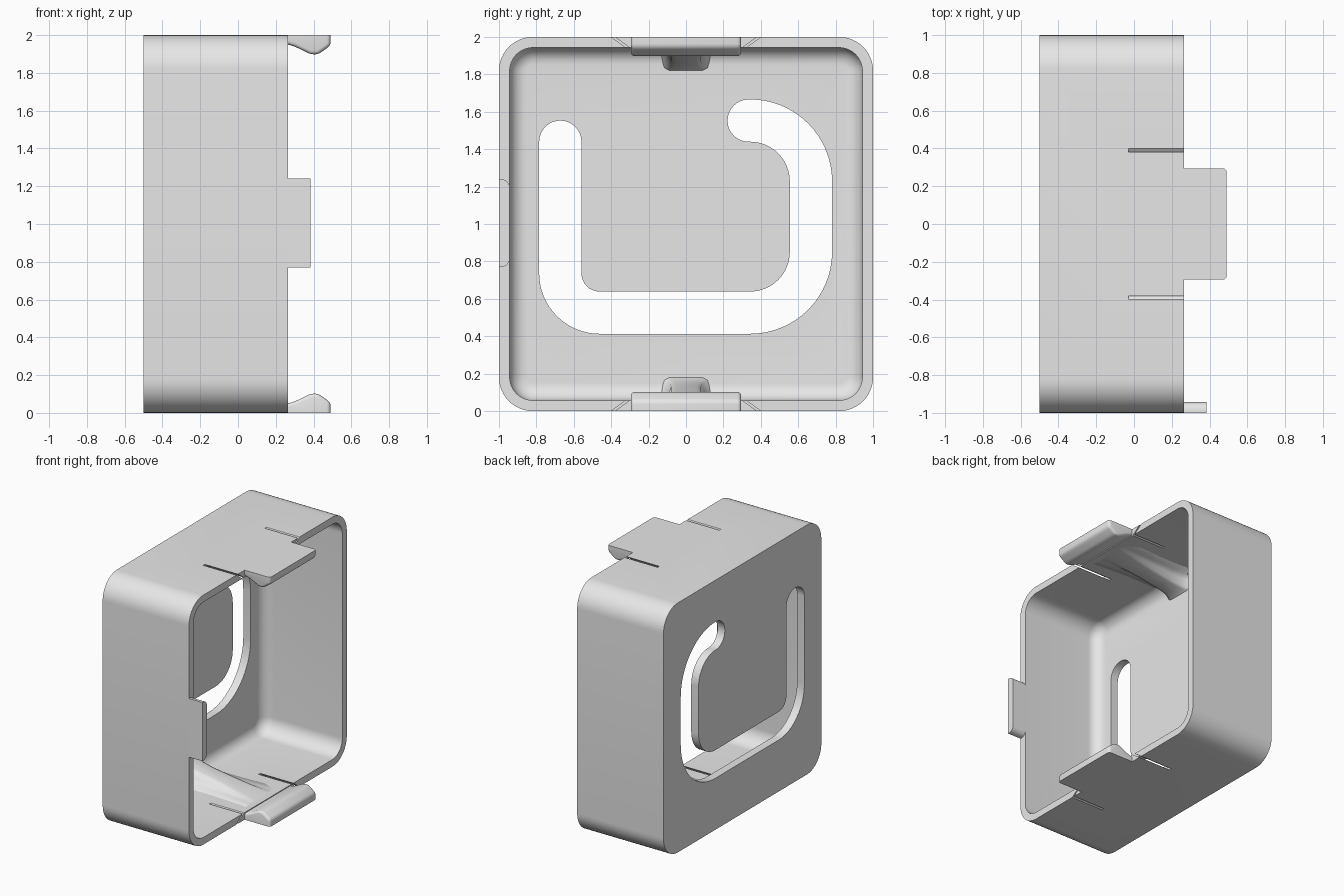
import bpy, bmesh
from math import sin, cos, pi, radians
from mathutils import Vector

if "Cube" in bpy.data.objects:
    bpy.data.objects.remove(bpy.data.objects["Cube"], do_unlink=True)

grey = bpy.data.materials.new("plain grey")
grey.use_nodes = True
grey.diffuse_color = (0.8, 0.8, 0.8, 1)
grey.node_tree.nodes["Principled BSDF"].inputs["Base Color"].default_value = (0.8, 0.8, 0.8, 1)

BACK, RIM, WALL = -0.5, 0.265, 0.057


def loft(name, loops):
    """Closed solid through matching loops of points, capped at both ends."""
    bm = bmesh.new()
    rings = [[bm.verts.new(p) for p in loop] for loop in loops]
    n = len(rings[0])
    for a, b in zip(rings, rings[1:]):
        for i in range(n):
            j = (i + 1) % n
            bm.faces.new((a[i], a[j], b[j], b[i]))
    bm.faces.new(rings[0])
    bm.faces.new(rings[-1])
    bmesh.ops.recalc_face_normals(bm, faces=bm.faces)
    mesh = bpy.data.meshes.new(name)
    bm.to_mesh(mesh)
    bm.free()
    mesh.materials.append(grey)
    ob = bpy.data.objects.new(name, mesh)
    bpy.context.collection.objects.link(ob)
    return ob


def bevel(ob, rule, width, segments):
    """Round the edges whose midpoint and direction satisfy the rule."""
    bm = bmesh.new()
    bm.from_mesh(ob.data)
    edges = [e for e in bm.edges
             if rule((e.verts[0].co + e.verts[1].co) / 2, e.verts[0].co - e.verts[1].co)]
    bmesh.ops.bevel(bm, geom=edges, offset=width, segments=segments,
                    profile=0.5, affect='EDGES', clamp_overlap=True)
    bm.to_mesh(ob.data)
    bm.free()


def smooth(ob, angle=35):
    ob.data.polygons.foreach_set("use_smooth", [True] * len(ob.data.polygons))
    ob.data.set_sharp_from_angle(angle=radians(angle))


def cut(ob, cutter):
    cutter.hide_render = True
    mod = ob.modifiers.new("cut", 'BOOLEAN')
    mod.operation, mod.solver, mod.object = 'DIFFERENCE', 'EXACT', cutter
    bpy.context.view_layer.objects.active = ob
    bpy.ops.object.modifier_apply(modifier=mod.name)
    bpy.data.objects.remove(cutter, do_unlink=True)


def rounded_square(x, half, radius, steps=12):
    """Loop around the x axis, centred at z = 1."""
    c, pts = half - radius, []
    for k, (sy, sz) in enumerate(((1, 1), (-1, 1), (-1, -1), (1, -1))):
        for i in range(steps + 1):
            a = (k + i / steps) * pi / 2
            pts.append((x, sy * c + radius * cos(a), 1 + sz * c + radius * sin(a)))
    return pts


# Open box with a soft fillet between its floor and walls
inner, fillet, floor = 1 - WALL, 0.09, BACK + 0.065
loops = [rounded_square(BACK, 1, 0.18), rounded_square(RIM, 1, 0.18)]
loops.append(rounded_square(RIM, inner, 0.125))
for i in range(9):
    a = i / 8 * pi / 2
    inset = fillet * (1 - cos(a))
    loops.append(rounded_square(floor + fillet * (1 - sin(a)), inner - inset, 0.125 - inset))
shell = loft("box_shell", loops)

# Hook-shaped slot: round-ended stroke along a path with rounded corners
half_width = 0.113
path = [Vector(p) for p in ((-0.672, 1.44), (-0.672, 0.526), (0.668, 0.526),
                            (0.668, 1.553), (0.335, 1.553))]
radii = (0.21, 0.325, 0.325)
centre = [(path[0], Vector((0, -1)))]
for k, r in enumerate(radii, 1):
    d0 = (path[k] - path[k - 1]).normalized()
    d1 = (path[k + 1] - path[k]).normalized()
    hub = path[k] - d0 * r + d1 * r
    for i in range(17):
        a = i / 16 * pi / 2
        centre.append((hub - d1 * r * cos(a) + d0 * r * sin(a), d0 * cos(a) + d1 * sin(a)))
centre.append((path[-1], Vector((-1, 0))))


def cap(p, d):
    side = Vector((d.y, -d.x))
    return [p + half_width * (side * cos(i / 16 * pi) + d * sin(i / 16 * pi)) for i in range(1, 16)]


right = [p + half_width * Vector((d.y, -d.x)) for p, d in centre]
left = [p - half_width * Vector((d.y, -d.x)) for p, d in centre]
outline = right + cap(*centre[-1]) + left[::-1] + cap(centre[0][0], -centre[0][1])
cut(shell, loft("slot_cutter", [[(x, p.x, p.y) for p in outline] for x in (-0.7, -0.3)]))

# Slanted relief slits on both sides of each clip
slit = ((0.455, -0.04), (0.435, -0.04), (0.263, 0.085), (0.283, 0.085))
for side in (-1, 1):
    for top in (False, True):
        cut(shell, loft("slit_cutter", [[(x, side * y, 2 - z if top else z) for y, z in slit]
                                        for x in (-0.03, 0.4)]))
smooth(shell)

# Snap clips and their flared ribs, at the bottom and the top
hook = ((RIM, 0), (0.49, 0), (0.49, 0.055), (0.425, 0.102), (0.385, 0.102),
        (0.30, 0.06), (RIM, 0.05))
rib_sections = ((-0.45, 0.185, 0.125), (-0.42, 0.172, 0.105), (-0.37, 0.157, 0.088),
                (-0.28, 0.14, 0.08), (-0.1, 0.11, 0.08), (0.1, 0.075, 0.09), (0.22, 0.055, 0.1))
for top, label in ((False, "bottom"), (True, "top")):
    def flip(z):
        return 2 - z if top else z

    clip = loft(label + "_clip", [[(x, y, flip(z)) for x, z in hook] for y in (-0.295, 0.295)])
    bevel(clip, lambda m, d: m.x > 0.27 and flip(m.z) > 0.01, 0.02, 4)
    smooth(clip)

    rib_loops = []
    for x, h, w in rib_sections:
        rise = h - WALL
        half = [(w + 0.12, 0.045), (w + 0.11, WALL), (w + 0.05, WALL + 0.15 * rise),
                (w + 0.018, WALL + 0.45 * rise), (w, WALL + 0.9 * rise), (w - 0.025, h)]
        ring = half + [(-y, z) for y, z in reversed(half)]
        rib_loops.append([(x, y, flip(z)) for y, z in ring])
    smooth(loft(label + "_rib", rib_loops), 60)

# Locating tab on the front wall
tab_profile = ((-1, 0.77), (-1, 1.24), (-1 + WALL, 1.24), (-1 + WALL, 0.77))
tab = loft("front_tab", [[(x, y, z) for y, z in tab_profile] for x in (RIM, 0.385)])
bevel(tab, lambda m, d: abs(d.x) > 0.1 and m.y > -0.98, 0.045, 6)
smooth(tab)
